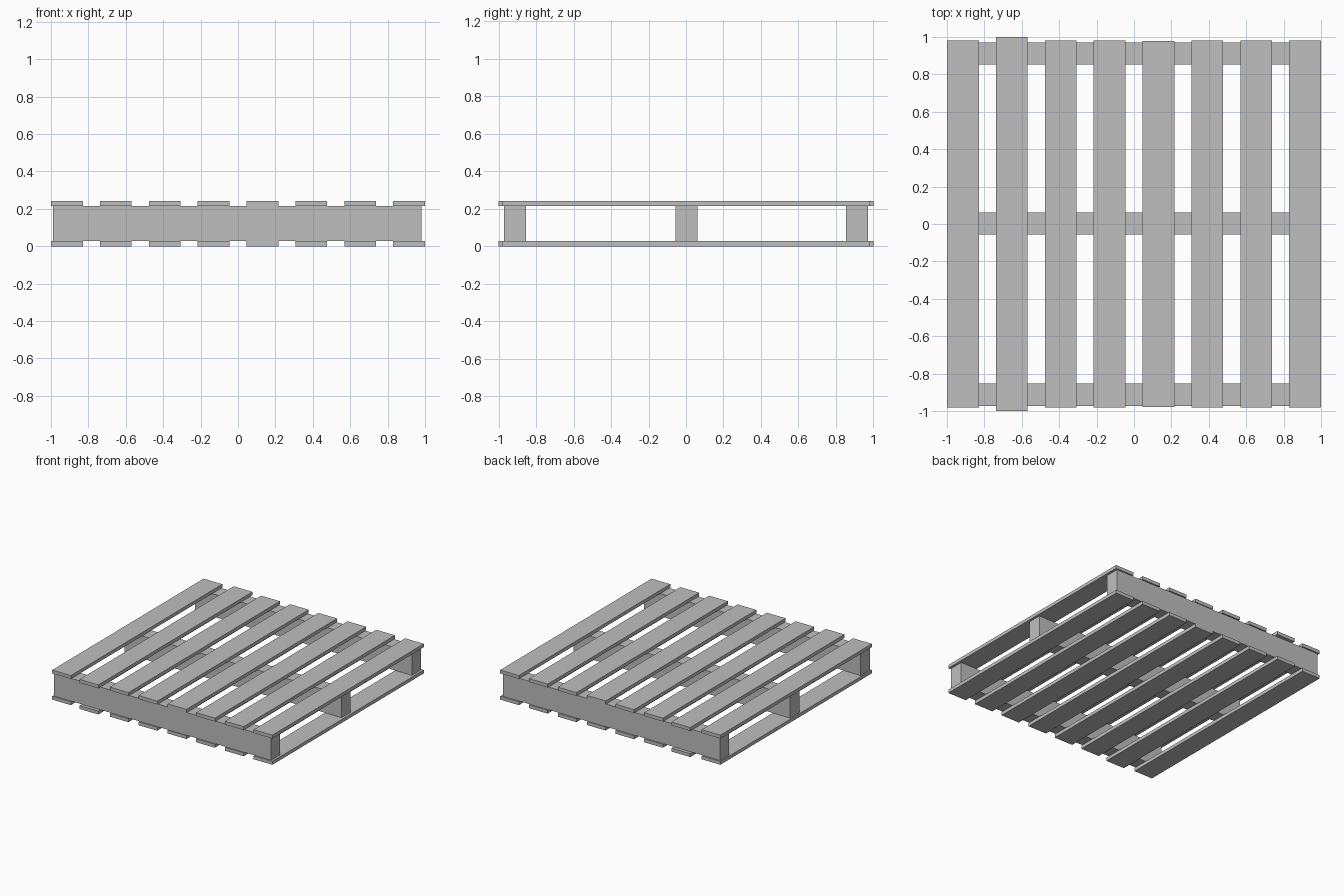
import bpy
import bmesh
from mathutils import Matrix, Vector

default_cube = bpy.data.objects.get("Cube")
if default_cube:
    bpy.data.objects.remove(default_cube, do_unlink=True)

# One plain grey for all the timber
grey = (0.52, 0.52, 0.52, 1.0)
timber = bpy.data.materials.new("grey timber")
timber.use_nodes = True
timber.diffuse_color = grey
timber.node_tree.nodes["Principled BSDF"].inputs["Base Color"].default_value = grey


def plank(name, centre, size):
    """Add a flat-faced box with the given centre and full size."""
    bm = bmesh.new()
    bmesh.ops.create_cube(bm, size=1.0, matrix=Matrix.Diagonal((*size, 1.0)))
    mesh = bpy.data.meshes.new(name)
    bm.to_mesh(mesh)
    bm.free()
    mesh.materials.append(timber)
    obj = bpy.data.objects.new(name, mesh)
    obj.location = Vector(centre)
    bpy.context.collection.objects.link(obj)
    return obj


HEIGHT = 0.243
SLAT_WIDTH = 0.17
SLAT_THICK = 0.028
SLAT_COUNT = 8
BEAM_HEIGHT = HEIGHT - 2 * SLAT_THICK

# Slat lengths: one board overhangs, one is a touch short
lengths = [1.964] * SLAT_COUNT
lengths[1] = 2.0
lengths[4] = 1.955

# Top and bottom decks of evenly spaced slats
first = -1 + SLAT_WIDTH / 2
pitch = -2 * first / (SLAT_COUNT - 1)
for deck, z in (("bottom", SLAT_THICK / 2), ("top", HEIGHT - SLAT_THICK / 2)):
    for i, length in enumerate(lengths):
        plank(f"{deck}_slat_{i + 1}", (first + i * pitch, 0, z),
              (SLAT_WIDTH, length, SLAT_THICK))

# Three solid beams between the decks
for name, y in (("front_beam", -0.913), ("middle_beam", 0.002), ("back_beam", 0.912)):
    plank(name, (-0.004, y, HEIGHT / 2), (1.97, 0.118, BEAM_HEIGHT))
